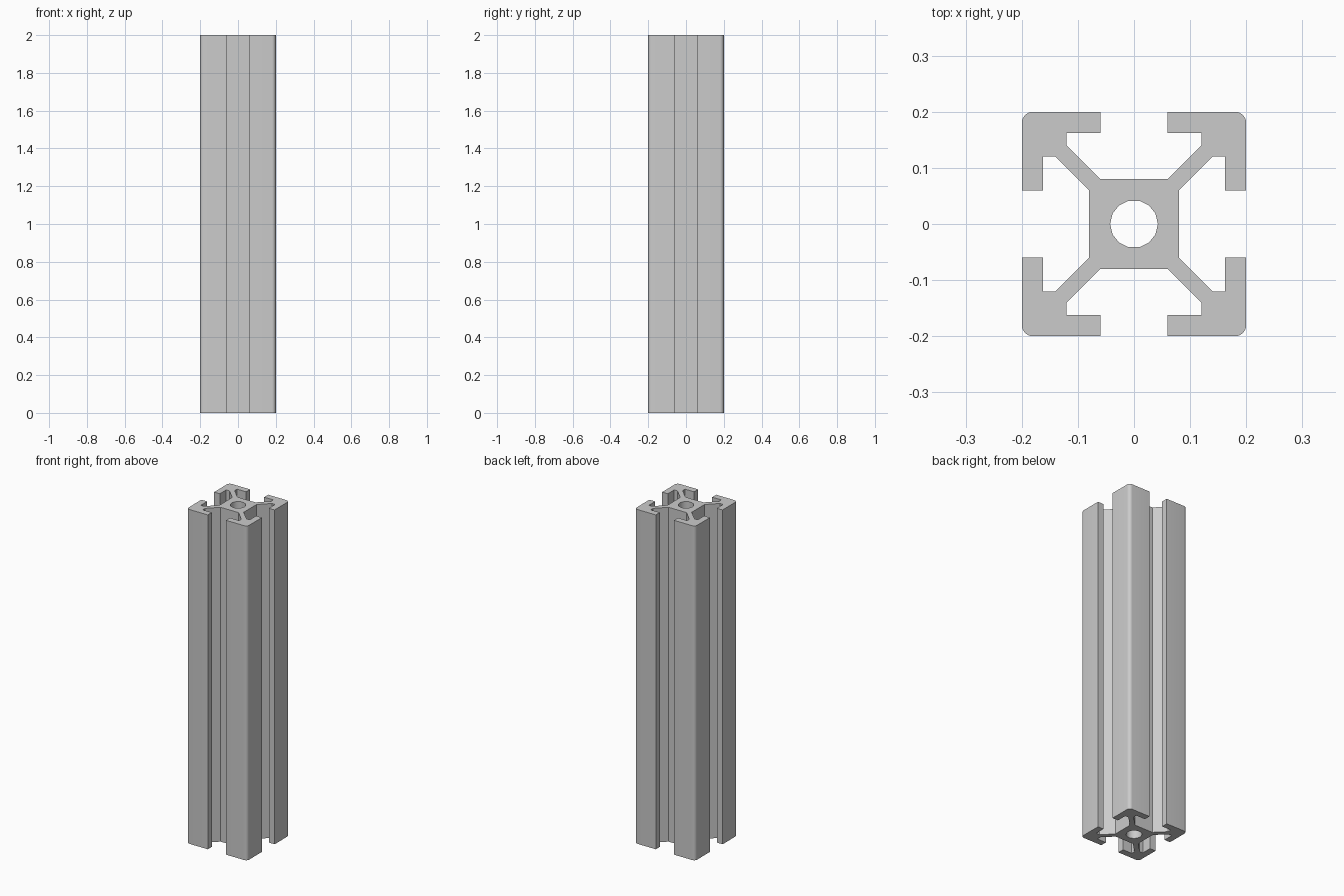
import bpy
import bmesh
from math import cos, sin, pi, radians
from mathutils import Vector, Matrix

cube = bpy.data.objects.get("Cube")
if cube:
    bpy.data.objects.remove(cube, do_unlink=True)

HALF = 0.2        # half width of the extrusion
LIP = 0.162       # inner face of the slot lips
SLOT = 0.06       # half width of the slot opening
CORE = 0.08       # half width of the central core
ROUND = 0.02      # outer corner radius
BORE = 0.0425     # centre hole radius
LENGTH = 2.0


def arc(centre, radius, start, end, steps):
    return [(centre + radius * cos(start + (end - start) * i / steps),
             centre + radius * sin(start + (end - start) * i / steps))
            for i in range(steps + 1)]


# One corner of the cross-section: web, lip, rounded corner, lip, web
side = [(CORE, SLOT), (0.14, 0.12), (LIP, 0.12), (LIP, SLOT), (HALF, SLOT)]
corner = side + arc(HALF - ROUND, ROUND, 0, pi / 2, 6) + [(y, x) for x, y in reversed(side)]

# Four turned corners make the outline
outline = []
for quarter in range(4):
    turn = Matrix.Rotation(radians(90 * quarter), 3, 'Z')
    outline += [turn @ Vector((x, y, 0)) for x, y in corner]

bore = [Vector((x, y, 0)) for x, y in arc(0, BORE, 0, 2 * pi, 14)[:-1]]

# Fill the section around the bore and extrude it upward
bm = bmesh.new()
edges = []
for loop in (outline, bore):
    verts = [bm.verts.new(p) for p in loop]
    edges += [bm.edges.new((verts[i - 1], v)) for i, v in enumerate(verts)]
bmesh.ops.triangle_fill(bm, use_beauty=True, edges=edges, normal=(0, 0, 1))
grown = bmesh.ops.extrude_face_region(bm, geom=bm.faces[:])["geom"]
bmesh.ops.translate(bm, vec=(0, 0, LENGTH),
                    verts=[g for g in grown if isinstance(g, bmesh.types.BMVert)])
bmesh.ops.recalc_face_normals(bm, faces=bm.faces[:])

mesh = bpy.data.meshes.new("slotted_rail")
bm.to_mesh(mesh)
bm.free()
rail = bpy.data.objects.new("slotted_rail", mesh)
bpy.context.collection.objects.link(rail)

# Plain aluminium grey
grey = bpy.data.materials.new("aluminium_grey")
grey.use_nodes = True
colour = (0.6, 0.6, 0.6, 1)
grey.diffuse_color = colour
grey.node_tree.nodes["Principled BSDF"].inputs["Base Color"].default_value = colour
mesh.materials.append(grey)

# Smooth the rounded corners and bore, keep the slot edges sharp
bpy.ops.object.select_all(action='DESELECT')
rail.select_set(True)
bpy.context.view_layer.objects.active = rail
bpy.ops.object.shade_smooth_by_angle(angle=radians(30))
